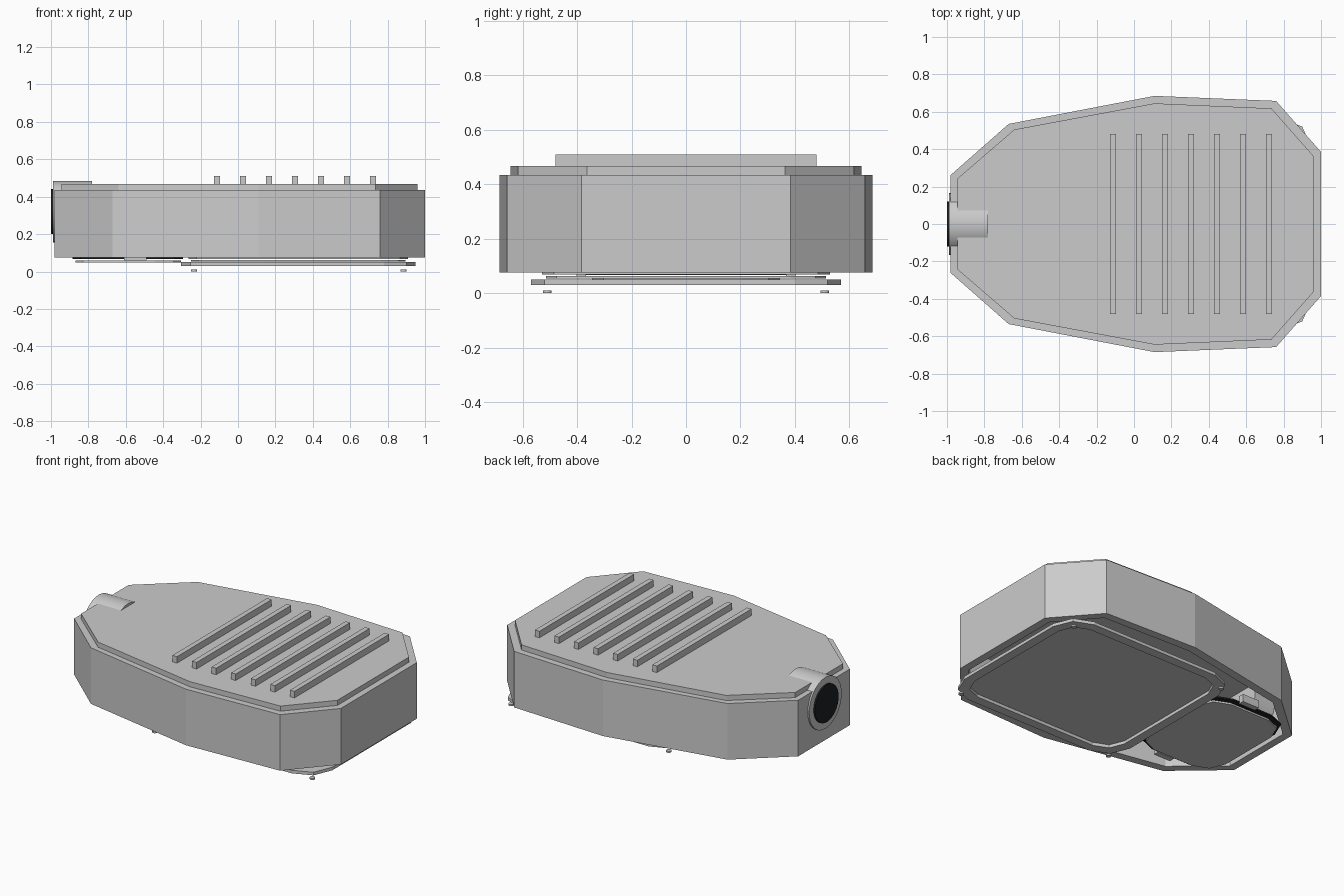
import bpy, bmesh, math
from mathutils import Vector

if "Cube" in bpy.data.objects:
    bpy.data.objects.remove(bpy.data.objects["Cube"])


def material(name, rgb):
    m = bpy.data.materials.new(name)
    m.diffuse_color = (*rgb, 1)
    m.use_nodes = True
    m.node_tree.nodes["Principled BSDF"].inputs["Base Color"].default_value = m.diffuse_color
    return m


black = material("black_rubber", (0.012, 0.014, 0.016))


def finish(bm, name, mat=None):
    bmesh.ops.recalc_face_normals(bm, faces=bm.faces)
    me = bpy.data.meshes.new(name)
    bm.to_mesh(me)
    bm.free()
    ob = bpy.data.objects.new(name, me)
    bpy.context.collection.objects.link(ob)
    if mat:
        me.materials.append(mat)
    return ob


def plate(name, outline, z0, z1, mat=None, rim=0, depth=0):
    """Extruded outline; rim and depth hollow it out from below."""
    bm = bmesh.new()
    base = bm.faces.new([bm.verts.new((x, y, z0)) for x, y in outline])
    ext = bmesh.ops.extrude_face_region(bm, geom=[base], use_keep_orig=True)
    for v in ext["geom"]:
        if isinstance(v, bmesh.types.BMVert):
            v.co.z = z1
    bmesh.ops.recalc_face_normals(bm, faces=bm.faces)
    if rim:
        bmesh.ops.inset_region(bm, faces=[base], thickness=rim)
        ext = bmesh.ops.extrude_face_region(bm, geom=[base])
        bmesh.ops.delete(bm, geom=[base], context='FACES_ONLY')
        for v in ext["geom"]:
            if isinstance(v, bmesh.types.BMVert):
                v.co.z += depth
    return finish(bm, name, mat)


def mirrored(half):
    return [(x, -y) for x, y in half] + [(x, y) for x, y in reversed(half)]


def rounded(x0, x1, hy, r):
    """Rectangle whose corners are rounded in two facets."""
    pts = []
    for i, (cx, cy) in enumerate([(x1 - r, hy - r), (x0 + r, hy - r),
                                  (x0 + r, r - hy), (x1 - r, r - hy)]):
        for k in range(3):
            a = math.pi / 2 * i + math.pi / 4 * k
            pts.append((cx + r * math.cos(a), cy + r * math.sin(a)))
    return pts


def ring(name, outer, inner, z0, z1):
    bm = bmesh.new()
    loops = [[bm.verts.new((x, y, z)) for x, y in o]
             for o, z in ((outer, z0), (outer, z1), (inner, z1), (inner, z0))]
    n = len(outer)
    for a in range(4):
        p, q = loops[a], loops[(a + 1) % 4]
        for i in range(n):
            j = (i + 1) % n
            bm.faces.new((p[i], p[j], q[j], q[i]))
    return finish(bm, name)


def box(name, x0, x1, y0, y1, z0, z1):
    return plate(name, [(x0, y0), (x1, y0), (x1, y1), (x0, y1)], z0, z1)


def cylinder(name, r, depth, loc, along_x=False, sides=32, mat=None):
    bpy.ops.mesh.primitive_cylinder_add(
        vertices=sides, radius=r, depth=depth, location=loc,
        rotation=(0, math.pi / 2 if along_x else 0, 0))
    ob = bpy.context.object
    ob.name = name
    bpy.ops.object.shade_smooth_by_angle()
    if mat:
        ob.data.materials.append(mat)
    return ob


# Housing shell, open below, and its raised lid
plate("housing", mirrored([(-0.98, 0.262), (-0.67, 0.535), (0.11, 0.685),
                           (0.76, 0.658), (1.0, 0.385)]),
      0.075, 0.435, rim=0.055, depth=0.32)
plate("lid", mirrored([(-0.945, 0.242), (-0.64, 0.505), (0.11, 0.645),
                       (0.735, 0.618), (0.96, 0.363)]), 0.435, 0.468)

# Cooling fins
for i in range(7):
    x = -0.113 + 0.139 * i
    box(f"cooling_fin_{i + 1}", x - 0.016, x + 0.016, -0.48, 0.48, 0.46, 0.51)

# Pole socket with dark bore
cylinder("pole_socket", 0.165, 0.21, (-0.885, 0, 0.32), True)
cylinder("socket_bore", 0.12, 0.02, (-0.99, 0, 0.32), True, mat=black)

# Lamp cover: frame, glass and tray
ring("lamp_frame", rounded(-0.305, 0.95, 0.57, 0.17),
     rounded(-0.245, 0.89, 0.51, 0.13), 0.03, 0.05)
plate("lamp_glass", rounded(-0.25, 0.895, 0.515, 0.13), 0.054, 0.062)
plate("lamp_tray", rounded(-0.265, 0.91, 0.53, 0.15), 0.068, 0.076)

# Frame screws
for x in (-0.235, 0.885):
    for y in (-0.51, 0.51):
        cylinder("frame_screw", 0.016, 0.01, (x, y, 0.005), sides=16)

# Access door, seal and latches
plate("access_door", rounded(-0.87, -0.305, 0.345, 0.14), 0.048, 0.06)
plate("door_seal", rounded(-0.885, -0.295, 0.37, 0.15), 0.066, 0.076, black)
for s in (-1, 1):
    box("door_latch", -0.61, -0.49, s * 0.385 - 0.018, s * 0.385 + 0.018, 0.06, 0.11)
